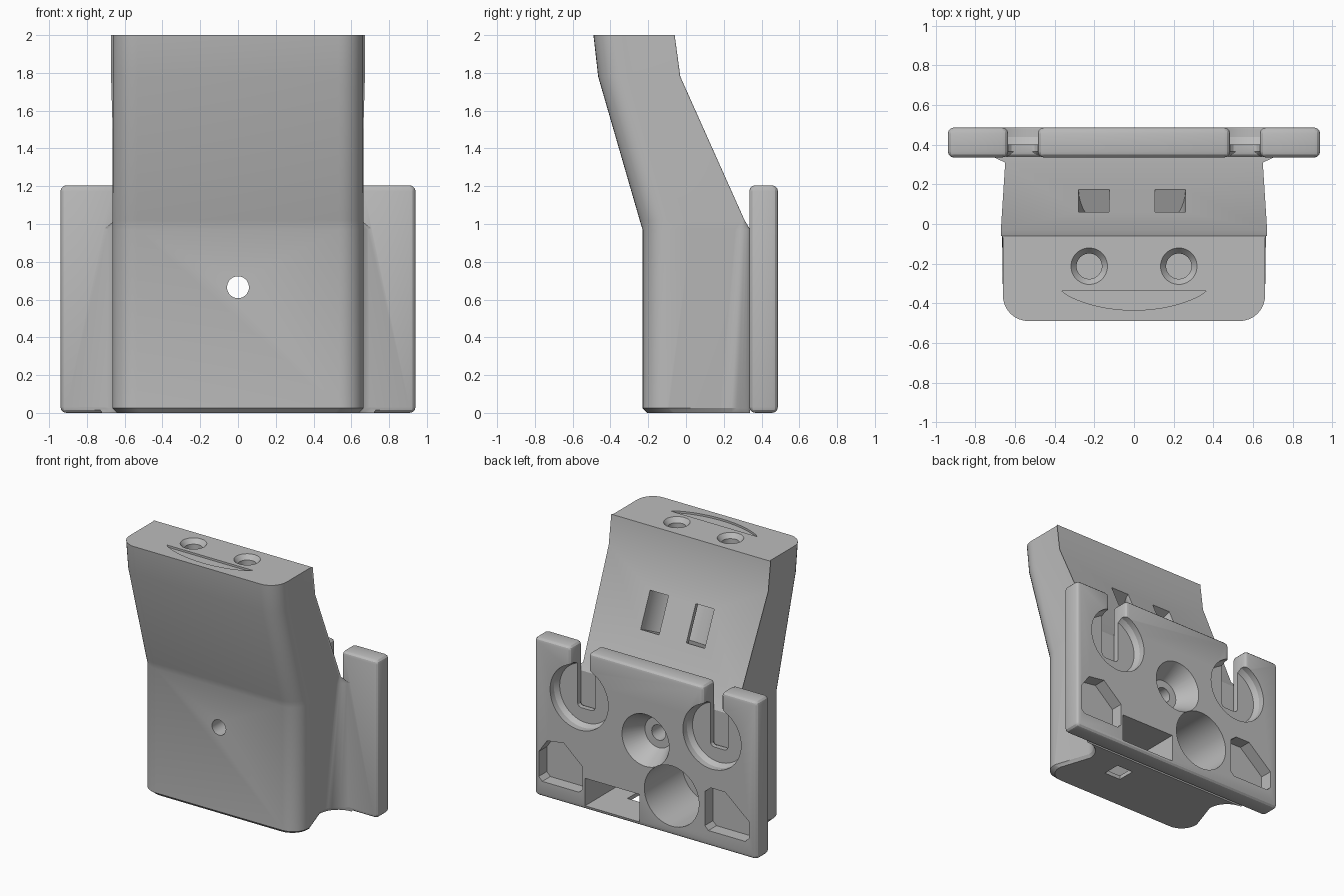
import bpy, bmesh
from math import sin, cos, pi, radians
from mathutils import Matrix, Vector

if "Cube" in bpy.data.objects:
    bpy.data.objects.remove(bpy.data.objects["Cube"], do_unlink=True)

grey = bpy.data.materials.new("plain_grey")
grey.use_nodes = True
grey.diffuse_color = (0.5, 0.5, 0.5, 1)
grey.node_tree.nodes["Principled BSDF"].inputs["Base Color"].default_value = (0.5, 0.5, 0.5, 1)


def loft(name, rings):
    """Skin a stack of equal-length rings and cap both ends."""
    bm = bmesh.new()
    loops = [[bm.verts.new(p) for p in ring] for ring in rings]
    n = len(loops[0])
    for a, b in zip(loops, loops[1:]):
        for i in range(n):
            j = (i + 1) % n
            bm.faces.new((a[i], a[j], b[j], b[i]))
    bm.faces.new(loops[0])
    bm.faces.new(loops[-1])
    bmesh.ops.recalc_face_normals(bm, faces=bm.faces)
    mesh = bpy.data.meshes.new(name)
    bm.to_mesh(mesh)
    bm.free()
    mesh.materials.append(grey)
    ob = bpy.data.objects.new(name, mesh)
    bpy.context.collection.objects.link(ob)
    return ob


def prism_y(name, outline, y0, y1):
    return loft(name, [[(x, y, z) for x, z in outline] for y in (y0, y1)])


def box(name, x0, x1, y0, y1, z0, z1):
    return prism_y(name, [(x0, z0), (x1, z0), (x1, z1), (x0, z1)], y0, y1)


def turned(name, centre, profile, along_y=False, n=48):
    """Stack of circles given as (radius, height) pairs, along z or y."""
    cx, cy, cz = centre
    rings = []
    for r, h in profile:
        ring = [(r * cos(2 * pi * i / n), r * sin(2 * pi * i / n)) for i in range(n)]
        rings.append([(cx + u, cy + h, cz + v) if along_y else (cx + u, cy + v, cz + h)
                      for u, v in ring])
    return loft(name, rings)


def apply(ob, kind, **settings):
    mod = ob.modifiers.new(kind, kind)
    for key, value in settings.items():
        setattr(mod, key, value)
    bpy.ops.object.select_all(action="DESELECT")
    bpy.context.view_layer.objects.active = ob
    ob.select_set(True)
    bpy.ops.object.modifier_apply(modifier=mod.name)


def combine(ob, other, operation="DIFFERENCE"):
    apply(ob, "BOOLEAN", object=other, operation=operation, solver="EXACT")
    bpy.data.objects.remove(other, do_unlink=True)


def section(z, hx, front, crease, waist, back, flare):
    """Outline with round front corners, tapering sides and a flare at the back."""
    r = 0.13
    half = [(hx - r + r * sin(t), front + r - r * cos(t))
            for t in (pi / 2 * i / 8 for i in range(9))]
    half.append((hx, crease))
    half += [(waist + flare - flare * cos(t), back - flare + flare * sin(t))
             for t in (pi / 2 * i / 8 for i in range(9))]
    return [(x, y, z) for x, y in half] + [(-x, y, z) for x, y in reversed(half)]


# Leaning main body
holder = loft("holder_body", [
    section(0.0, 0.64, -0.205, -0.06, 0.56, 0.34, 0.16),
    section(0.025, 0.665, -0.23, -0.09, 0.575, 0.34, 0.16),
    section(0.97, 0.665, -0.23, 0.03, 0.635, 0.34, 0.08),
    section(1.02, 0.665, -0.245, 0.0, 0.64, 0.31, 0.01),
    section(1.78, 0.662, -0.465, -0.31, 0.662, -0.03, 0.01),
    section(2.0, 0.662, -0.49, -0.34, 0.662, -0.06, 0.01),
])

# Back plate with two slots open at the top
W, H, SLOT = 0.94, 1.205, 0.72
right_half = [(W, 0), (W, H), (0.635, H), (0.635, SLOT), (0.485, SLOT), (0.485, H)]
outline = right_half + [(-x, z) for x, z in reversed(right_half)]
plate = prism_y("back_plate", outline, 0.335, 0.487)
apply(plate, "BEVEL", width=0.032, segments=3, limit_method="ANGLE", angle_limit=radians(40))
combine(holder, plate, "UNION")

# Screw hole through the middle, countersunk at the back
combine(holder, turned("screw_hole", (0, 0, 0.665), [(0.058, -0.5), (0.058, 0.6)], True))
combine(holder, turned("countersink", (0, 0, 0.665), [(0.115, 0.33), (0.20, 0.49)], True))

# Round key pockets around the slots
for side in (-1, 1):
    combine(holder, turned("key_pocket", (side * 0.56, 0, 0.84),
                           [(0.225, 0.40), (0.245, 0.44), (0.245, 0.55)], True))

# Deep round bore and cable bay with an opening in its floor
combine(holder, turned("bore", (-0.22, 0, 0.30), [(0.23, 0.03), (0.23, 0.6)], True))
combine(holder, box("bay", 0.05, 0.51, 0.06, 0.6, 0.03, 0.24))
combine(holder, box("bay_opening", 0.2, 0.34, 0.08, 0.22, -0.1, 0.1))

# Shallow corner pockets
pockets = (
    [(0.90, 0.15), (0.90, 0.34), (0.83, 0.44), (0.69, 0.46), (0.53, 0.32), (0.53, 0.15),
     (0.56, 0.12), (0.87, 0.12)],
    [(-0.50, 0.15), (-0.50, 0.41), (-0.55, 0.45), (-0.67, 0.45), (-0.87, 0.28), (-0.87, 0.15),
     (-0.84, 0.12), (-0.53, 0.12)],
)
for shape in pockets:
    combine(holder, prism_y("corner_pocket", shape, 0.39, 0.6))

# Curved strap tunnel with two windows in the sloping back
lean = Matrix.Translation(Vector((-0.01, 0.119, 1.45))) @ Matrix.Rotation(radians(24.3), 4, "X")
tunnel = turned("strap_tunnel", (0, 0, 0), [(0.27, -0.14), (0.27, 0.14)])
core = turned("tunnel_core", (0, 0, 0), [(0.115, -0.3), (0.115, 0.3)])
combine(tunnel, core)
tunnel.data.transform(lean)
combine(holder, tunnel)

# Top: two countersunk eye holes and a shallow smile
for side in (-1, 1):
    combine(holder, turned("eye_hole", (side * 0.226, -0.213, 2.0),
                           [(0.064, -0.14), (0.064, -0.035), (0.092, 0.0), (0.092, 0.05)]))
smile = [(0.36 * cos(t), -0.34 - 0.095 * sin(t) ** 1.6) for t in (pi * i / 24 for i in range(1, 24))]
smile = [(0.365, -0.338)] + smile + [(-0.365, -0.338)]
combine(holder, loft("smile", [[(x, y, z) for x, y in smile] for z in (1.985, 2.05)]))

# Smooth the curved parts and keep the edges crisp
bpy.ops.object.select_all(action="DESELECT")
holder.select_set(True)
bpy.context.view_layer.objects.active = holder
bpy.ops.object.shade_smooth_by_angle(angle=radians(25))
